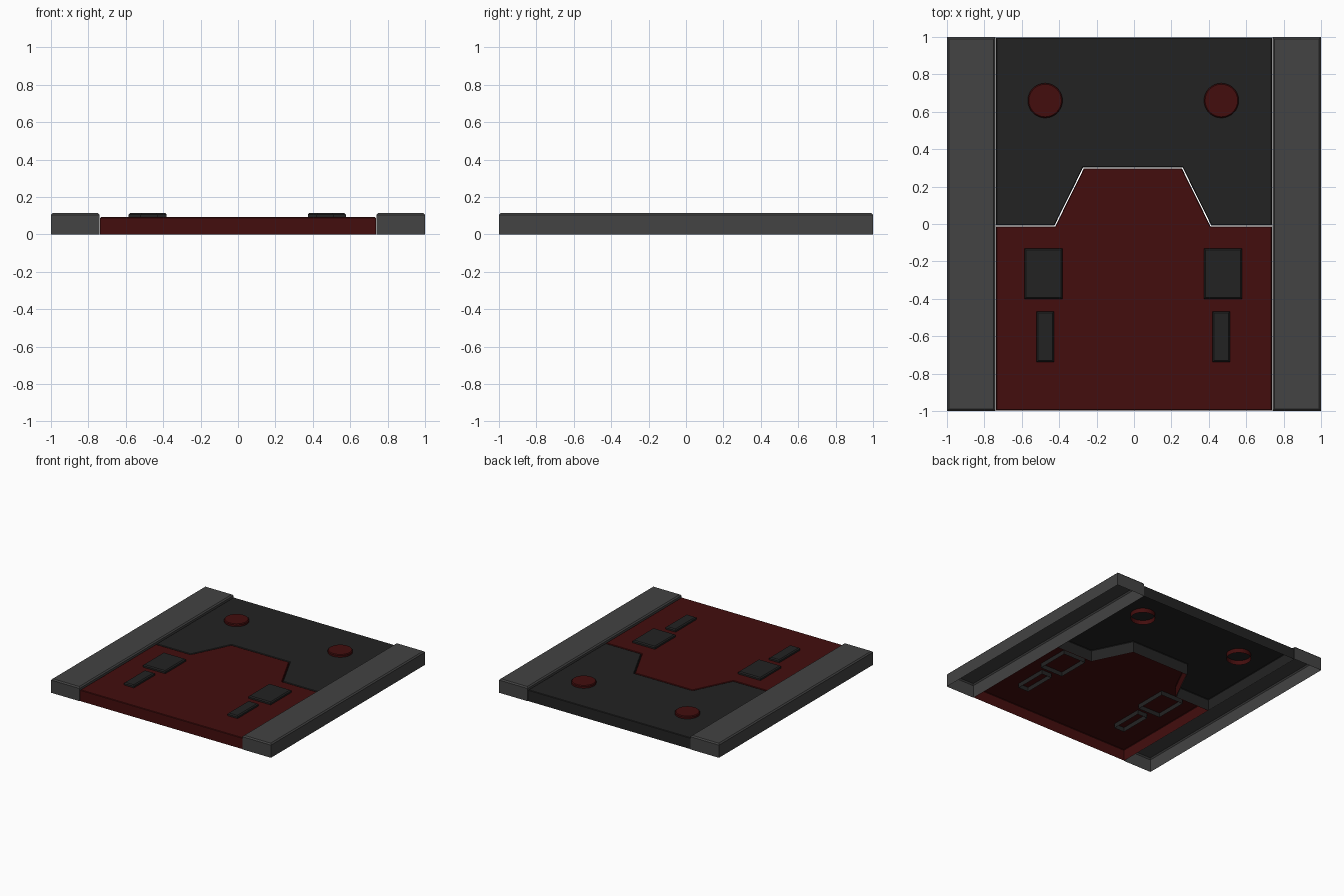
import bpy, bmesh, math

if "Cube" in bpy.data.objects:
    bpy.data.objects.remove(bpy.data.objects["Cube"])


def material(name, rgb):
    m = bpy.data.materials.new(name)
    m.diffuse_color = (*rgb, 1)
    m.use_nodes = True
    m.node_tree.nodes["Principled BSDF"].inputs["Base Color"].default_value = m.diffuse_color
    return m


GREY = material("rail grey", (0.056, 0.056, 0.056))
BLACK = material("charcoal", (0.0165, 0.0165, 0.0165))
RED = material("dark red", (0.056, 0.004, 0.004))


def cap(name, outline, z0, z1, bevel, mat, smooth=False):
    """Open-bottomed shell: outline walls from z0 to z1, closed on top, chamfered."""
    bm = bmesh.new()
    top = bm.faces.new([bm.verts.new((x, y, z0)) for x, y in outline])
    ext = bmesh.ops.extrude_face_region(bm, geom=[top])
    bmesh.ops.translate(bm, vec=(0, 0, z1 - z0),
                        verts=[v for v in ext["geom"] if isinstance(v, bmesh.types.BMVert)])
    flat = [f for f in bm.faces if all(abs(v.co.z - z0) < 1e-6 for v in f.verts)]
    if flat:
        bmesh.ops.delete(bm, geom=flat, context='FACES_ONLY')
    bmesh.ops.recalc_face_normals(bm, faces=bm.faces)
    cap_face = max(bm.faces, key=lambda f: f.calc_center_median().z)
    if cap_face.normal.z < 0:
        bmesh.ops.reverse_faces(bm, faces=bm.faces)
    bmesh.ops.bevel(bm, geom=list(cap_face.edges), offset=bevel, segments=1,
                    profile=0.5, affect='EDGES')
    me = bpy.data.meshes.new(name)
    bm.to_mesh(me)
    bm.free()
    me.materials.append(mat)
    ob = bpy.data.objects.new(name, me)
    bpy.context.collection.objects.link(ob)
    return ob


def rect(x0, x1, y0, y1):
    return [(x0, y0), (x1, y0), (x1, y1), (x0, y1)]


def circle(cx, cy, r, n=32):
    return [(cx + r * math.cos(2 * math.pi * i / n),
             cy + r * math.sin(2 * math.pi * i / n)) for i in range(n)]


# Interlocking floor panels with a thin gap along the seam
W, END, H = 0.737, 0.996, 0.092
seam = [(W, -0.013), (0.409, -0.013), (0.256, 0.297),
        (-0.268, 0.297), (-0.421, -0.013), (-W, -0.013)]
seam_back = [(W, -0.007), (0.413, -0.007), (0.260, 0.303),
             (-0.272, 0.303), (-0.425, -0.007), (-W, -0.007)]
cap("front_panel", [(-W, -END), (W, -END)] + seam, 0, H, 0.004, RED)
cap("back_panel", [(W, END), (-W, END)] + seam_back[::-1], 0, H, 0.004, BLACK)

# Mirrored side rails, pads and round studs
OFF = -0.004
for s, side in ((-1, "left"), (1, "right")):
    x0, x1 = sorted((s * 0.74, s * 1.0))
    cap(f"{side}_rail", rect(x0, x1, -1, 1), 0, 0.114, 0.01, GREY)
    c = OFF + s * 0.4795
    cap(f"{side}_large_pad", rect(c - 0.102, c + 0.102, -0.4, -0.13), 0.055, 0.113, 0.008, BLACK)
    c = OFF + s * 0.471
    cap(f"{side}_small_pad", rect(c - 0.046, c + 0.046, -0.739, -0.467), 0.055, 0.113, 0.008, BLACK)
    cap(f"{side}_stud", circle(c, 0.66, 0.093), 0.055, 0.113, 0.006, RED)
